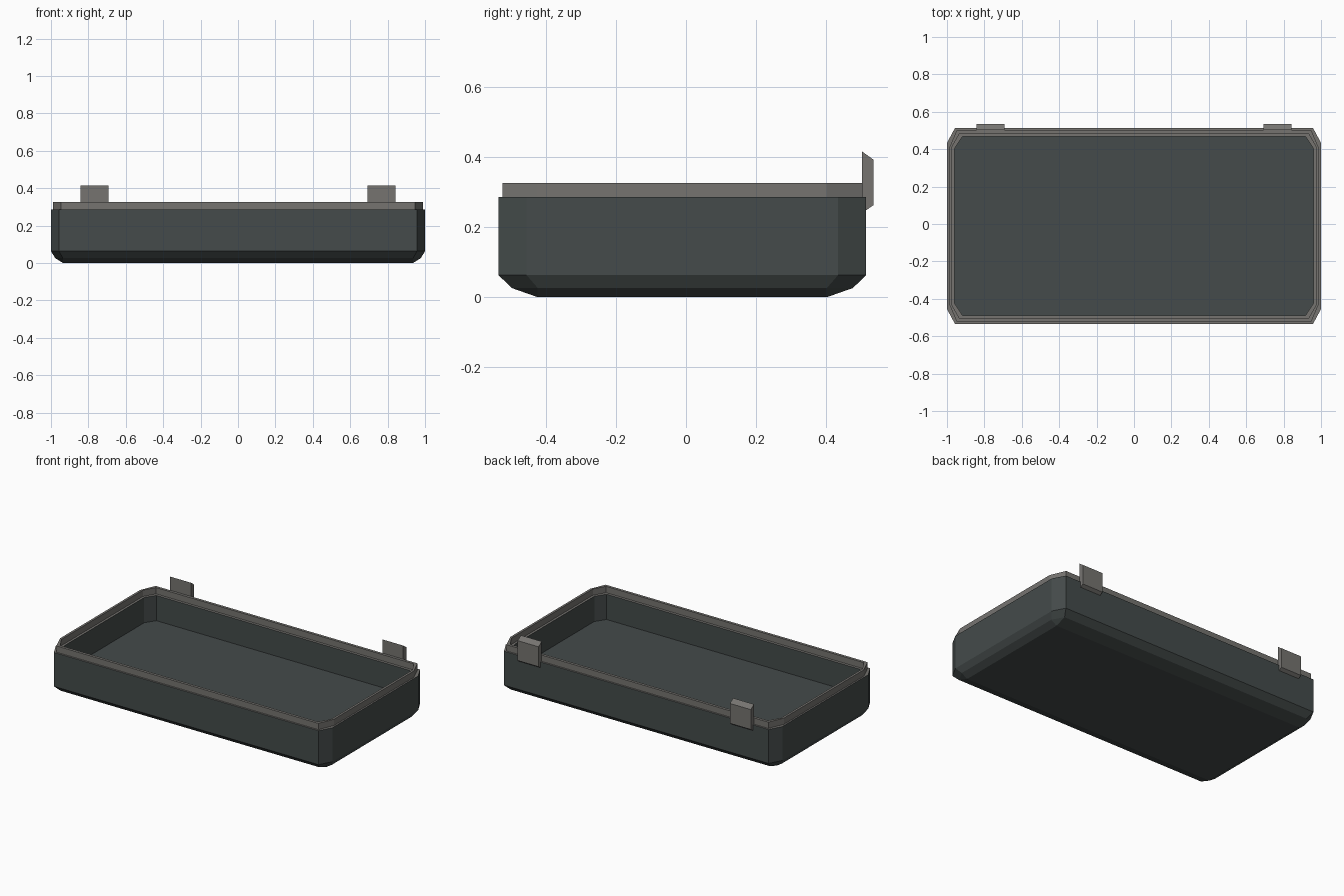
import bpy, bmesh

if "Cube" in bpy.data.objects:
    bpy.data.objects.remove(bpy.data.objects["Cube"])

Y0 = -0.0105  # body centre in y (hinges stick out at the back)


def material(name, rgb):
    m = bpy.data.materials.new(name)
    m.diffuse_color = (*rgb, 1)
    m.use_nodes = True
    m.node_tree.nodes["Principled BSDF"].inputs["Base Color"].default_value = m.diffuse_color
    return m


CASE = material("dark slate", (0.058, 0.070, 0.069))
TRIM = material("warm grey", (0.180, 0.174, 0.163))


def finish(name, bm, mats):
    bmesh.ops.remove_doubles(bm, verts=bm.verts, dist=0.0005)
    bmesh.ops.recalc_face_normals(bm, faces=bm.faces)
    me = bpy.data.meshes.new(name)
    bm.to_mesh(me)
    bm.free()
    for m in mats:
        me.materials.append(m)
    ob = bpy.data.objects.new(name, me)
    bpy.context.collection.objects.link(ob)
    return ob


def ring(bm, hx, hy, cx, cy, z):
    """Rectangle with cut corners, as eight vertices at height z."""
    pts = [(hx, -hy + cy), (hx, hy - cy), (hx - cx, hy), (-hx + cx, hy),
           (-hx, hy - cy), (-hx, -hy + cy), (-hx + cx, -hy), (hx - cx, -hy)]
    return [bm.verts.new((x, y + Y0, z)) for x, y in pts]


def bridge(bm, a, b, mat=0):
    for i in range(8):
        j = (i + 1) % 8
        bm.faces.new((a[i], a[j], b[j], b[i])).material_index = mat


# tray: rounded base, outer wall, top ledge, inner wall and floor
bm = bmesh.new()
rings = [ring(bm, *p) for p in (
    (0.936, 0.412, 0.0, 0.0, 0.0),
    (0.977, 0.486, 0.041, 0.074, 0.026),
    (1.0, 0.524, 0.043, 0.08, 0.063),
    (1.0, 0.524, 0.043, 0.08, 0.285),
    (0.96, 0.478, 0.043, 0.065, 0.285),
    (0.96, 0.478, 0.043, 0.065, 0.12))]
for i in range(5):
    bridge(bm, rings[i], rings[i + 1], 1 if i == 3 else 0)
bm.faces.new(rings[0])
bm.faces.new(rings[-1])
finish("tray_body", bm, [CASE, TRIM])

# raised lip standing on the ledge
bm = bmesh.new()
rings = [ring(bm, *p) for p in (
    (0.99, 0.513, 0.043, 0.10, 0.285),
    (0.99, 0.513, 0.043, 0.10, 0.326),
    (0.975, 0.495, 0.043, 0.075, 0.326),
    (0.975, 0.495, 0.043, 0.075, 0.285))]
for i in range(4):
    bridge(bm, rings[i], rings[(i + 1) % 4])
finish("rim_lip", bm, [TRIM])

# two hinge plates on the back
profile = [(0.502, 0.24), (0.534, 0.262), (0.534, 0.392), (0.502, 0.415)]
for side, name in ((-1, "hinge_left"), (1, "hinge_right")):
    bm = bmesh.new()
    a, b = [[bm.verts.new((side * x, y, z)) for y, z in profile]
            for x in (0.692, 0.843)]
    bm.faces.new(a)
    bm.faces.new(b)
    for i in range(4):
        j = (i + 1) % 4
        bm.faces.new((a[i], a[j], b[j], b[i]))
    finish(name, bm, [TRIM])
